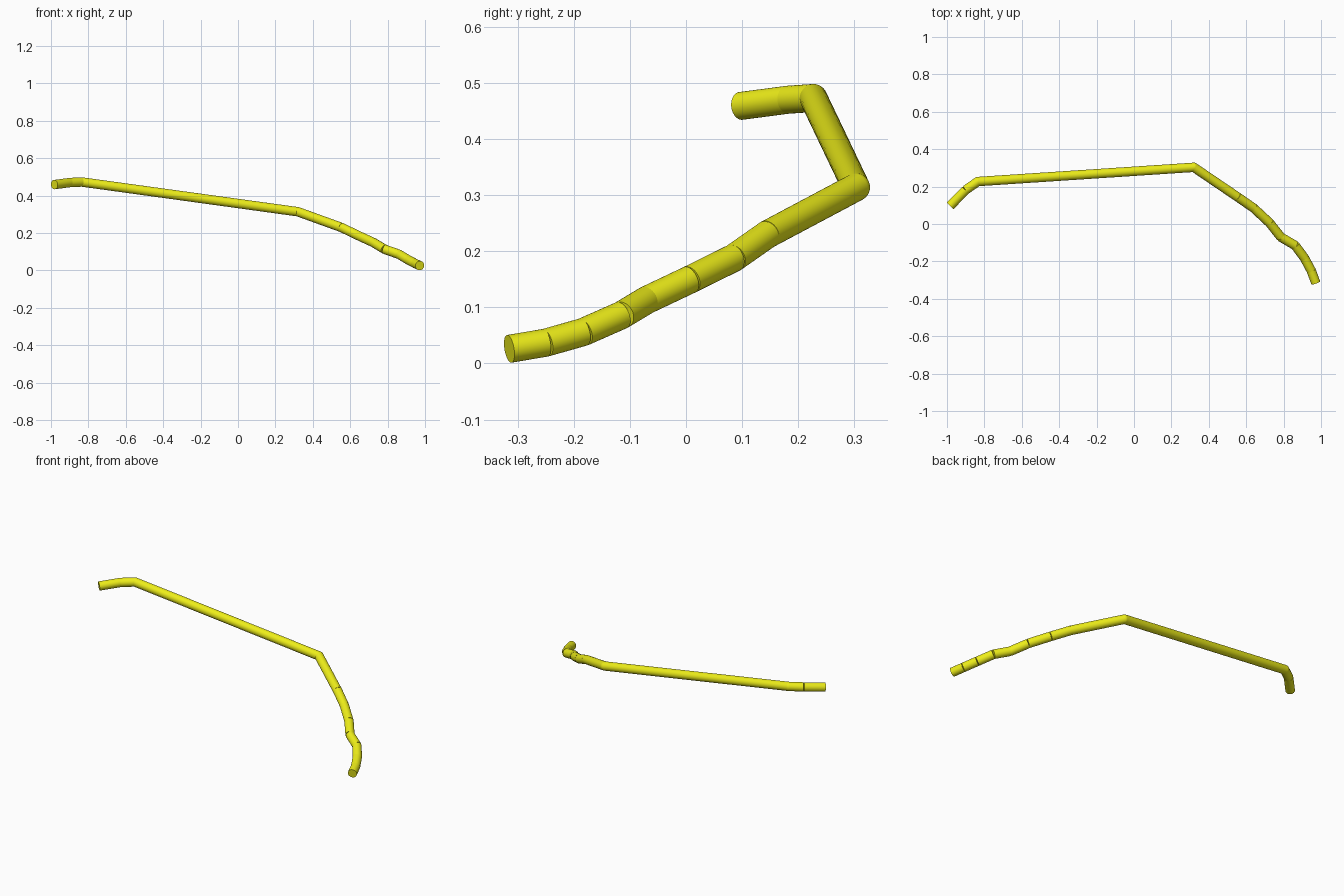
import bpy
from mathutils import Vector

if "Cube" in bpy.data.objects:
    bpy.data.objects.remove(bpy.data.objects["Cube"])

RADIUS = 0.025
# Centre line of the bent pipe, low front end to high back end
PATH = [Vector(p) for p in (
    (0.972, -0.315, 0.026), (0.948, -0.25, 0.037), (0.912, -0.183, 0.056),
    (0.862, -0.115, 0.086), (0.785, -0.07, 0.113), (0.725, 0.006, 0.149),
    (0.64, 0.085, 0.188), (0.553, 0.145, 0.23), (0.32, 0.303, 0.314),
    (-0.835, 0.227, 0.473), (-0.90, 0.182, 0.470), (-0.982, 0.098, 0.459))]

yellow = bpy.data.materials.new("yellow")
yellow.diffuse_color = (0.85, 0.85, 0.01, 1)
yellow.use_nodes = True
yellow.node_tree.nodes["Principled BSDF"].inputs["Base Color"].default_value = yellow.diffuse_color


def finish(name):
    obj = bpy.context.object
    obj.name = name
    obj.data.materials.append(yellow)
    bpy.ops.object.shade_smooth_by_angle()
    return obj


# Straight pipe lengths
for i, (a, b) in enumerate(zip(PATH, PATH[1:])):
    bpy.ops.mesh.primitive_cylinder_add(
        vertices=32, radius=RADIUS, depth=(b - a).length, location=(a + b) / 2,
        rotation=(b - a).to_track_quat('Z', 'Y').to_euler())
    finish(f"pipe_segment_{i + 1}")

# Rounded elbows at the two sharp bends
for i in (8, 9):
    bpy.ops.mesh.primitive_uv_sphere_add(
        segments=32, ring_count=16, radius=RADIUS, location=PATH[i])
    finish(f"pipe_elbow_{i - 7}")
